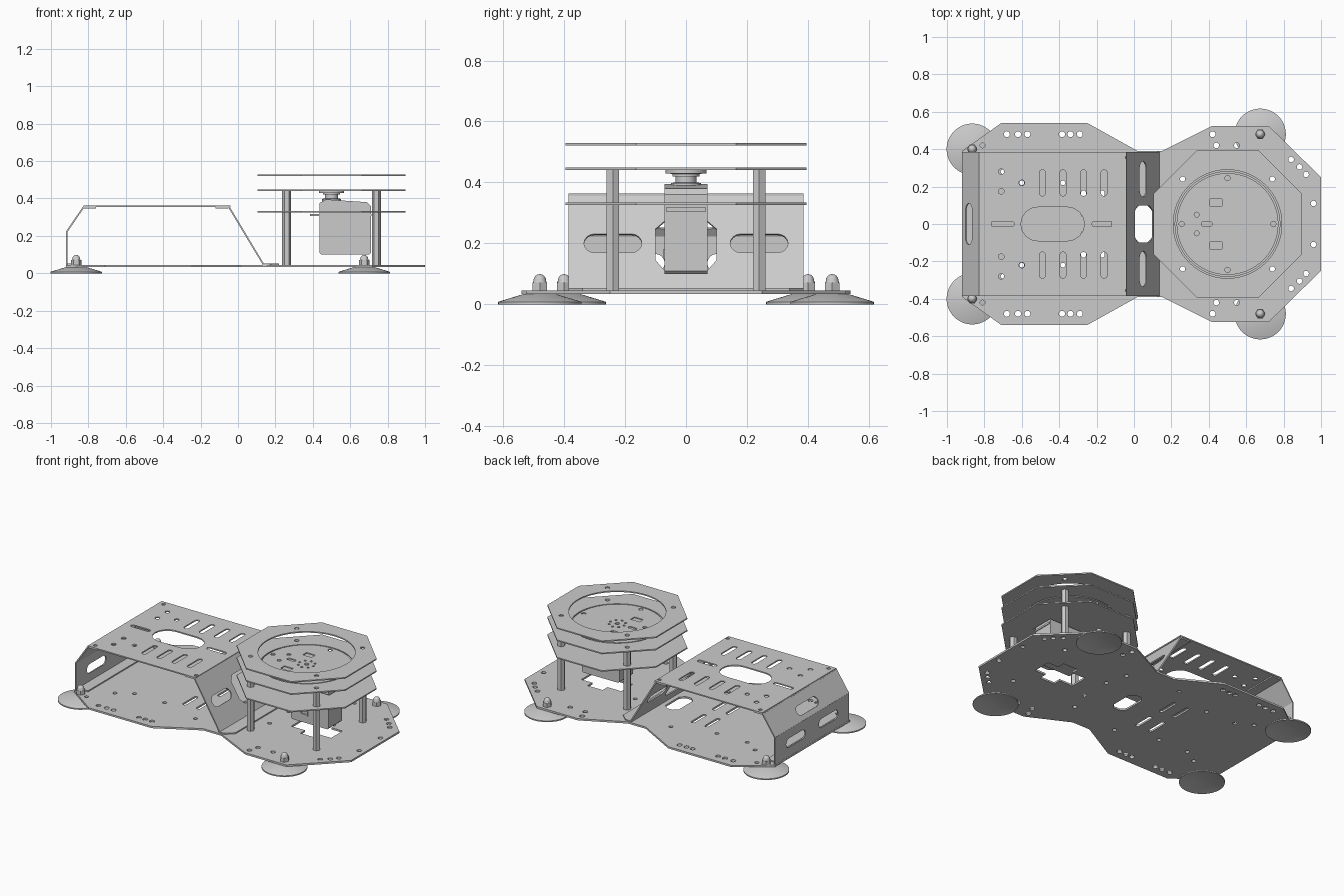
import bpy, bmesh, math
from mathutils import Matrix, Vector

old = bpy.data.objects.get("Cube")
if old:
    bpy.data.objects.remove(old)

grey = bpy.data.materials.new("light_grey_metal")
grey.use_nodes = True
grey.diffuse_color = (0.6, 0.6, 0.6, 1)
grey.node_tree.nodes["Principled BSDF"].inputs["Base Color"].default_value = grey.diffuse_color


def add(name, mesh, matrix=Matrix()):
    mesh.materials.clear()
    mesh.materials.append(grey)
    ob = bpy.data.objects.new(name, mesh)
    ob.matrix_world = matrix
    bpy.context.collection.objects.link(ob)
    return ob


# Flat outlines
def circle(x, y, r, n=16, turn=0.0):
    return [(x + r * math.cos(turn + math.tau * i / n), y + r * math.sin(turn + math.tau * i / n))
            for i in range(n)]


def rect(x0, x1, y0, y1):
    return [(x0, y0), (x1, y0), (x1, y1), (x0, y1)]


def slot(x, y, half_x, half_y, n=8):
    r = min(half_x, half_y)
    pts = []
    for i in range(2 * n + 2):
        a = math.pi * (i - (i > n)) / n
        if half_x > half_y:
            a -= math.pi / 2
            shift = (half_x - r) * (1 if i <= n else -1)
            pts.append((x + shift + r * math.cos(a), y + r * math.sin(a)))
        else:
            shift = (half_y - r) * (1 if i <= n else -1)
            pts.append((x + r * math.cos(a), y + shift + r * math.sin(a)))
    return pts


def both(shapes):
    return shapes + [[(x, -y) for x, y in s] for s in shapes]


def holes(points, r=0.015):
    return [circle(x, y, r) for x, y in points]


# Sheet with cut holes, extruded about its middle plane
def plate(name, outline, cuts=(), z=0.0, thick=0.008, matrix=None):
    cu = bpy.data.curves.new(name, "CURVE")
    cu.dimensions, cu.fill_mode, cu.extrude = "2D", "BOTH", thick / 2
    for pts in [outline, *cuts]:
        sp = cu.splines.new("POLY")
        sp.points.add(len(pts) - 1)
        for p, (x, y) in zip(sp.points, pts):
            p.co = (x, y, 0, 1)
        sp.use_cyclic_u = True
    tmp = bpy.data.objects.new("sheet_helper", cu)
    bpy.context.collection.objects.link(tmp)
    dg = bpy.context.evaluated_depsgraph_get()
    mesh = bpy.data.meshes.new_from_object(tmp.evaluated_get(dg))
    bpy.data.objects.remove(tmp)
    for p in mesh.polygons:
        p.use_smooth = False
    return add(name, mesh, matrix or Matrix.Translation((0, 0, z)))


# Sheet running from one x-z point to another, local x along the run
def panel(name, a, b, half_w, cuts=()):
    dx, dz = b[0] - a[0], b[1] - a[1]
    m = Matrix.Translation((a[0], 0, a[1])) @ Matrix.Rotation(-math.atan2(dz, dx), 4, "Y")
    return plate(name, rect(0, math.hypot(dx, dz), -half_w, half_w), cuts, matrix=m)


def lathe(name, profile, loc, n=32):
    bm = bmesh.new()
    vs = [bm.verts.new((r, 0, z)) for r, z in profile]
    es = [bm.edges.new(pair) for pair in zip(vs, vs[1:])]
    bmesh.ops.spin(bm, geom=vs + es, cent=(0, 0, 0), axis=(0, 0, 1), angle=math.tau, steps=n)
    bmesh.ops.remove_doubles(bm, verts=bm.verts, dist=1e-4)
    bmesh.ops.recalc_face_normals(bm, faces=bm.faces)
    mesh = bpy.data.meshes.new(name)
    bm.to_mesh(mesh)
    bm.free()
    ob = add(name, mesh, Matrix.Translation(loc))
    bpy.context.view_layer.objects.active = ob
    bpy.ops.object.select_all(action="DESELECT")
    ob.select_set(True)
    bpy.ops.object.shade_smooth_by_angle(angle=math.radians(30))
    return ob


pillars = [(0.26, 0.24), (0.74, 0.24)]
feet = [(-0.865, 0.4), (0.675, 0.48)]

# Base plate
half = [(1.0, 0.25), (0.72, 0.525), (0.42, 0.525), (0.15, 0.39), (0.02, 0.39),
        (-0.25, 0.54), (-0.71, 0.54), (-0.92, 0.39)]
base_cuts = both(
    holes([(x, 0.48) for x in (-0.68, -0.62, -0.57, -0.385, -0.34, -0.29, 0.42)], 0.016)
    + holes([(0.44, 0.42), (0.55, 0.42), (0.84, 0.345), (0.885, 0.305), (0.92, 0.265), (0.96, 0.11)])
    + holes([(-0.81, 0.42), (-0.7, 0.28), (-0.6, 0.22), (-0.38, 0.22), (-0.1, 0.3), (0.3, 0.1)], 0.013)
    + holes(pillars, 0.014) + [slot(-0.27, 0.11, 0.013, 0.07), slot(-0.17, 0.11, 0.013, 0.07)])
servo_cross = [(0.72, 0.06), (0.64, 0.06), (0.64, 0.11), (0.53, 0.11), (0.53, 0.06), (0.43, 0.06)]
base_cuts += [servo_cross + [(x, -y) for x, y in reversed(servo_cross)],
              [(0, -0.07), (0.03, -0.1), (0.07, -0.1), (0.1, -0.07),
               (0.1, 0.07), (0.07, 0.1), (0.03, 0.1), (0, 0.07)]]
plate("base_plate", half + [(x, -y) for x, y in reversed(half)], base_cuts, 0.039, 0.012)

# Raised deck and its folded end brackets
deck_cuts = both(
    holes([(-0.71, 0.28), (-0.71, 0.175), (-0.6, 0.22)])
    + holes([(-0.79, 0.355), (-0.055, 0.355)], 0.012)
    + [slot(x, 0.22, 0.016, 0.07) for x in (-0.49, -0.38, -0.27, -0.16)])
deck_cuts += [slot(-0.435, 0, 0.17, 0.09), slot(-0.71, 0, 0.07, 0.014), slot(-0.155, 0, 0.07, 0.014)]
plate("deck_plate", rect(-0.825, -0.04, -0.385, 0.385), deck_cuts, 0.359)
plate("deck_flange_right", rect(-0.83, -0.76, -0.38, 0.38), z=0.351)
plate("deck_flange_left", rect(-0.12, -0.05, -0.38, 0.38), z=0.351)
panel("end_wall", (-0.915, 0.045), (-0.915, 0.225), 0.385, both([slot(0.09, 0.17, 0.03, 0.1)]))
panel("end_slope", (-0.915, 0.223), (-0.825, 0.355), 0.385, [slot(0.062, 0, 0.03, 0.11)])
plate("end_foot_flange", rect(-0.912, -0.84, -0.36, 0.36), z=0.049)
window = [(0.1, -0.07), (0.13, -0.1), (0.25, -0.1), (0.29, -0.07),
          (0.29, 0.07), (0.25, 0.1), (0.13, 0.1), (0.1, 0.07)]
panel("inner_slope", (-0.05, 0.357), (0.135, 0.049), 0.385,
      [window] + both([slot(0.185, 0.24, 0.036, 0.095)]))
plate("inner_foot_flange", [(0.13, -0.385), (0.17, -0.385), (0.22, -0.34),
                            (0.22, 0.34), (0.17, 0.385), (0.13, 0.385)], z=0.049)

# Octagonal turret plates
octagon = circle(0.5, 0, 0.395 / math.cos(math.pi / 8), 8, math.pi / 8)
posts = both(holes(pillars, 0.014))
opening = circle(0.5, 0, 0.29, 64)
plate("top_ring", octagon, posts + [opening], 0.525)
plate("middle_ring", octagon, posts + [circle(0.5, 0, 0.28, 64)], 0.445)
plate("lower_turret_plate", octagon, posts + [rect(0.425, 0.72, -0.08, 0.08)], 0.33)
disc_cuts = holes([(0.5 + 0.245 * x, 0.245 * y) for x, y in ((1, 0), (0, 1), (-1, 0), (0, -1))], 0.014)
disc_cuts += both([rect(0.405, 0.47, 0.095, 0.135)] + holes([(0.335, 0.05)], 0.013))
disc_cuts += [slot(0.39, 0, 0.03, 0.012)] + holes([(0.5, 0)], 0.014)
disc_cuts += [circle(0.5 + 0.05 * math.cos(i * math.pi / 4), 0.05 * math.sin(i * math.pi / 4), 0.008, 8)
              for i in range(8)]
plate("turntable_disc", circle(0.5, 0, 0.272, 64), disc_cuts, 0.445)

# Hollow hexagonal standoffs
for x, y in pillars:
    for s in (1, -1):
        plate("standoff", circle(x, s * y, 0.024, 6), [circle(x, s * y, 0.014)], 0.243, 0.396)

# Suction feet with domed nuts
cup = [(0, 0.018), (0.06, 0.016), (0.137, 0.0), (0.137, 0.008), (0.055, 0.033), (0, 0.033)]
dome = [(0.024, 0.07)] + [(0.021 * math.cos(a * math.pi / 12), 0.076 + 0.023 * math.sin(a * math.pi / 12))
                          for a in range(7)]
for x, y in feet:
    for s in (1, -1):
        lathe("suction_cup", cup, (x, s * y, 0), 48)
        plate("foot_nut", circle(x, s * y, 0.028, 6), z=0.058, thick=0.026)
        lathe("nut_dome", dome, (x, s * y, 0), 16)

# Servo motor, profile in x-z extruded along y
upright = Matrix.Rotation(math.pi / 2, 4, "X")
body = plate("servo_body", [(0.435, 0.11), (0.445, 0.1), (0.7, 0.1), (0.71, 0.11), (0.71, 0.36),
                            (0.69, 0.38), (0.47, 0.395), (0.435, 0.375)], thick=0.14, matrix=upright)
bev = body.modifiers.new("soft_edges", "BEVEL")
bev.width, bev.limit_method, bev.angle_limit = 0.006, "ANGLE", math.radians(50)
plate("servo_flange", rect(0.385, 0.715, -0.065, 0.065), both(holes([(0.405, 0.035)], 0.01)), 0.311, 0.012)
plate("servo_plug", rect(0.505, 0.56, 0.15, 0.18), [rect(0.512, 0.553, 0.157, 0.173)],
      thick=0.008, matrix=Matrix.Translation((0, -0.072, 0)) @ upright)
lathe("servo_shaft", [(0, 0.38), (0.05, 0.38), (0.05, 0.398), (0.034, 0.4), (0.034, 0.424), (0, 0.424)],
      (0.5, 0, 0))
lathe("servo_horn", [(0, 0.42), (0.045, 0.42), (0.045, 0.428), (0.068, 0.43), (0.068, 0.441), (0, 0.441)],
      (0.5, 0, 0))
